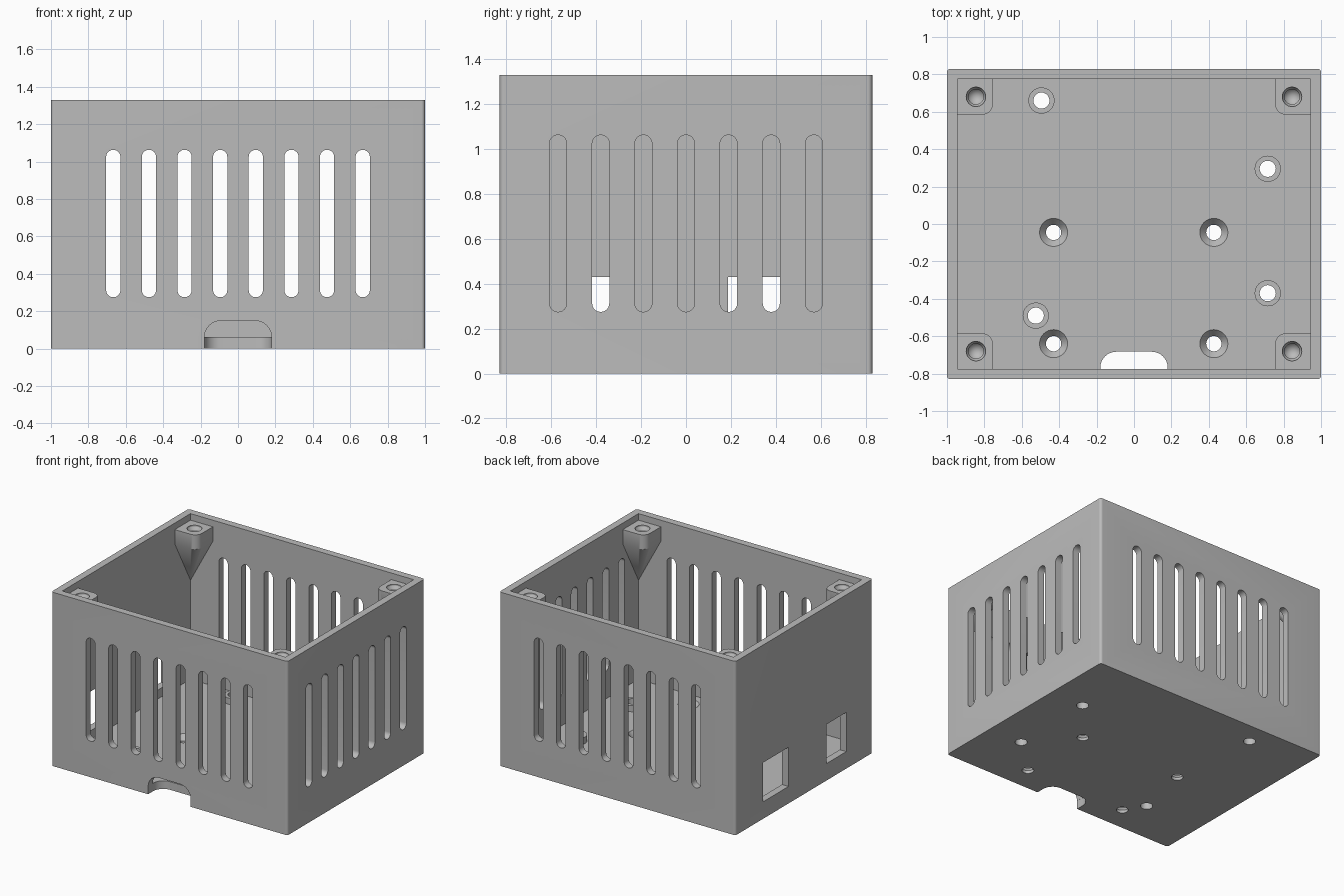
import bpy
import bmesh
from math import sin, cos, pi, radians

cube = bpy.data.objects.get("Cube")
if cube:
    bpy.data.objects.remove(cube, do_unlink=True)

grey = bpy.data.materials.new("matte grey plastic")
grey.use_nodes = True
grey.diffuse_color = (0.5, 0.5, 0.5, 1)
grey.node_tree.nodes["Principled BSDF"].inputs["Base Color"].default_value = (0.5, 0.5, 0.5, 1)

# Main dimensions
HX, HY, TOP = 1.0, 0.83, 1.33
IX, IY, FLOOR = 0.945, 0.775, 0.062
POST_TOP, POST_LOW, POST_TIP = 1.28, 1.17, 0.82
SLOT_Z, SLOT_R = (0.275, 1.063), 0.038


def outline(u0, u1, v0, v1, radii, steps=8):
    """Rectangle outline; radii in order low-left, low-right, top-right, top-left."""
    corners = [(u0, v0, 1, 1), (u1, v0, -1, 1), (u1, v1, -1, -1), (u0, v1, 1, -1)]
    points = []
    for i, ((u, v, su, sv), r) in enumerate(zip(corners, radii)):
        if r == 0:
            points.append((u, v))
            continue
        for k in range(steps + 1):
            a = pi + i * pi / 2 + k / steps * pi / 2
            points.append((u + su * r + r * cos(a), v + sv * r + r * sin(a)))
    return points


def finish(bm, name):
    bmesh.ops.remove_doubles(bm, verts=bm.verts, dist=1e-5)
    bmesh.ops.recalc_face_normals(bm, faces=bm.faces)
    mesh = bpy.data.meshes.new(name)
    bm.to_mesh(mesh)
    bm.free()
    mesh.materials.append(grey)
    obj = bpy.data.objects.new(name, mesh)
    bpy.context.collection.objects.link(obj)
    return obj


def prism(name, points, axis, low, high):
    """Extrude a 2D outline along an axis."""
    place = {"X": lambda u, v, w: (w, u, v),
             "Y": lambda u, v, w: (u, w, v),
             "Z": lambda u, v, w: (u, v, w)}[axis]
    bm = bmesh.new()
    a = [bm.verts.new(place(u, v, low)) for u, v in points]
    b = [bm.verts.new(place(u, v, high)) for u, v in points]
    bm.faces.new(a)
    bm.faces.new(b)
    for i in range(len(a)):
        j = (i + 1) % len(a)
        bm.faces.new((a[i], a[j], b[j], b[i]))
    return finish(bm, name)


def lathe(name, profile, x, y, sides=32):
    """Solid of revolution about a vertical axis; profile of (radius, z)."""
    bm = bmesh.new()
    rings = []
    for r, z in profile:
        if r == 0:
            rings.append([bm.verts.new((x, y, z))] * sides)
        else:
            rings.append([bm.verts.new((x + r * cos(2 * pi * k / sides),
                                        y + r * sin(2 * pi * k / sides), z))
                          for k in range(sides)])
    for a, b in zip(rings, rings[1:]):
        for k in range(sides):
            j = (k + 1) % sides
            bm.faces.new(dict.fromkeys((a[k], a[j], b[j], b[k])))
    for ring in (rings[0], rings[-1]):
        if ring[0] is not ring[1]:
            bm.faces.new(ring)
    return finish(bm, name)


def cut(target, cutter):
    mod = target.modifiers.new("cut", "BOOLEAN")
    mod.operation, mod.solver, mod.object = "DIFFERENCE", "EXACT", cutter
    cutter.hide_render = True
    bpy.context.view_layer.objects.active = target
    bpy.ops.object.modifier_apply(modifier=mod.name)
    bpy.data.objects.remove(cutter, do_unlink=True)


def smooth(obj):
    bpy.ops.object.select_all(action="DESELECT")
    obj.select_set(True)
    bpy.context.view_layer.objects.active = obj
    bpy.ops.object.shade_smooth_by_angle(angle=radians(30))


# Open box shell with softened upright edges
box = prism("box_shell", outline(-HX, HX, -HY, HY, [0.02] * 4), "Z", 0, TOP)
cut(box, prism("cavity", outline(-IX, IX, -IY, IY, [0] * 4), "Z", FLOOR, TOP + 0.1))

# Vent slots through the front and back walls
for i in range(8):
    x = (i - 3.5) * 0.1905
    shape = outline(x - SLOT_R, x + SLOT_R, *SLOT_Z, [SLOT_R - 0.0005] * 4)
    cut(box, prism("slot", shape, "Y", -1, 1))

# Vent slots through the left wall
for i in range(7):
    y = (i - 3) * 0.19
    shape = outline(y - SLOT_R, y + SLOT_R, *SLOT_Z, [SLOT_R - 0.0005] * 4)
    cut(box, prism("slot", shape, "X", 0.9, 1.1))

# Connector windows in the right wall
for y0, y1 in ((0.188, 0.5), (-0.51, -0.268)):
    cut(box, prism("window", outline(y0, y1, 0.13, 0.43, [0] * 4), "X", -1.1, -0.9))

# Cable notch in the front wall and the floor behind it
cut(box, prism("wall_notch", outline(-0.18, 0.18, -0.1, 0.15, [0, 0, 0.09, 0.09]),
               "Y", -0.9, -IY + 0.002))
cut(box, prism("floor_notch", outline(-0.18, 0.18, -0.9, -0.683, [0, 0, 0.085, 0.085]),
               "Z", -0.1, FLOOR + 0.003))

# Countersunk screw holes in the floor
for x in (-0.43, 0.427):
    for y in (-0.045, -0.64):
        cut(box, lathe("screw_hole", [(0.041, -0.1), (0.041, 0.022), (0.075, FLOOR),
                                      (0.075, FLOOR + 0.02)], x, y))

# Raised standoffs with through holes
for i, (x, y) in enumerate(((-0.495, 0.66), (0.715, 0.295), (0.715, -0.37), (-0.525, -0.49))):
    cut(box, lathe("hole", [(0.043, -0.1), (0.043, 0.2)], x, y))
    boss = lathe(f"standoff_{i + 1}", [(0.07, FLOOR), (0.07, 0.11)], x, y)
    cut(boss, lathe("hole", [(0.043, -0.1), (0.043, 0.2)], x, y))
    smooth(boss)
smooth(box)

# Corner screw posts, tapering down into the corners
for side, sx in (("left", 1), ("right", -1)):
    for end, sy in (("back", 1), ("front", -1)):
        bm = bmesh.new()
        for u, v in outline(0.755, IX, 0.585, IY, [0.055, 0, 0, 0]):
            for z in (POST_TOP, POST_LOW):
                bm.verts.new((sx * u, sy * v, z))
        bm.verts.new((sx * IX, sy * IY, POST_TIP))
        bmesh.ops.convex_hull(bm, input=bm.verts)
        bmesh.ops.dissolve_limit(bm, angle_limit=0.01, verts=bm.verts, edges=bm.edges)
        post = finish(bm, f"{end}_{side}_screw_post")
        cut(post, lathe("pilot_hole", [(0.052, POST_TOP + 0.02), (0.052, POST_TOP - 0.01),
                                       (0.04, POST_TOP - 0.03), (0.04, 1.13), (0, 1.08)],
                        sx * 0.845, sy * 0.68))
        smooth(post)
